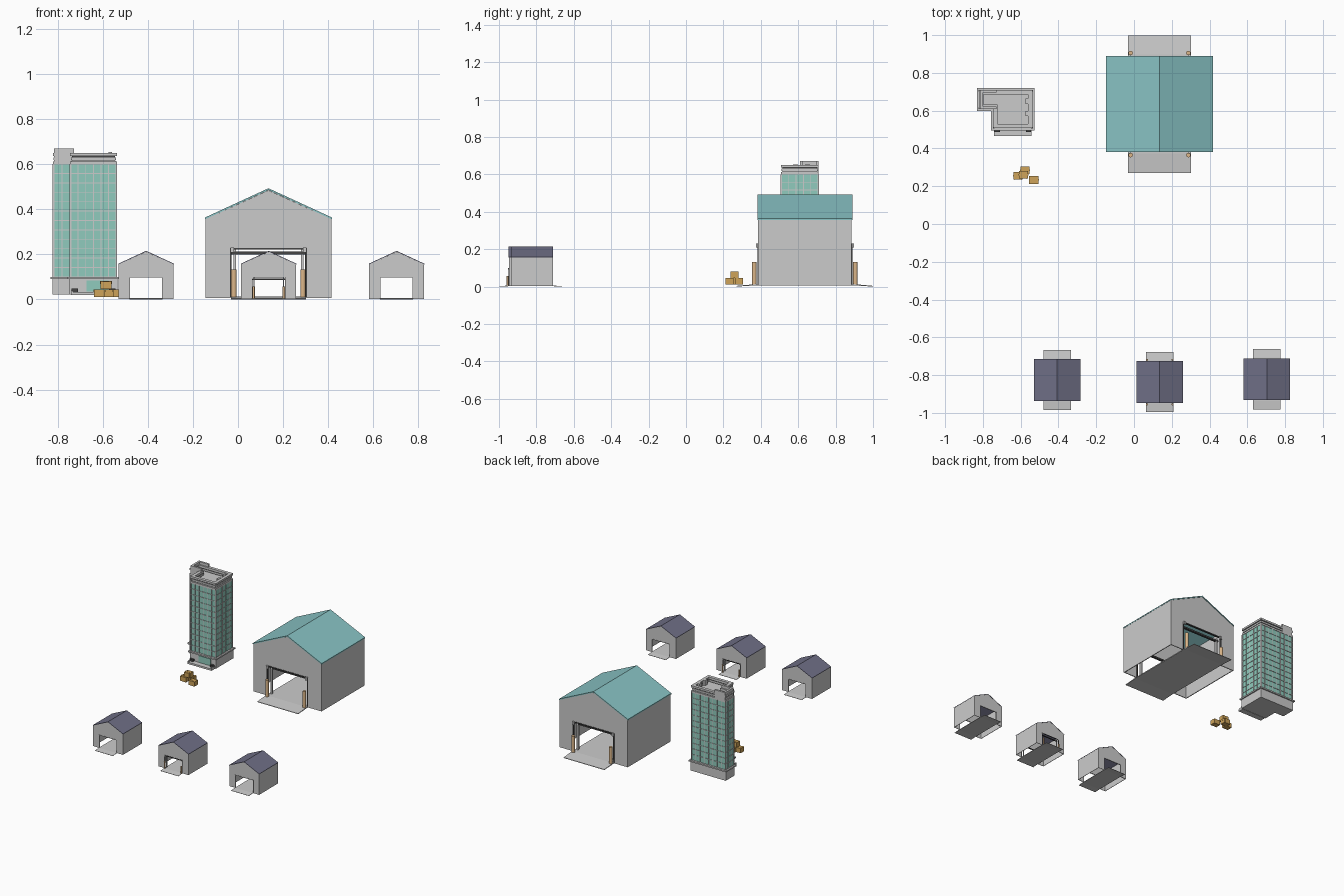
import bpy, bmesh
from math import cos, sin, pi

if "Cube" in bpy.data.objects:
    bpy.data.objects.remove(bpy.data.objects["Cube"])


def mat(name, rgb):
    m = bpy.data.materials.new(name)
    m.diffuse_color = (*rgb, 1)
    m.use_nodes = True
    m.node_tree.nodes["Principled BSDF"].inputs["Base Color"].default_value = m.diffuse_color
    return m


TEAL = mat("teal_roofing", (0.25, 0.55, 0.56))
SLATE = mat("slate_roofing", (0.16, 0.16, 0.24))
GLASS = mat("green_glass", (0.28, 0.60, 0.51))
TAN = mat("tan_paint", (0.72, 0.47, 0.25))
CARD = mat("crate_wood", (0.62, 0.37, 0.10))
DARK = mat("dark_metal", (0.06, 0.06, 0.06))


def make(name, verts, faces, m=None):
    me = bpy.data.meshes.new(name)
    me.from_pydata(verts, [], faces)
    bm = bmesh.new()
    bm.from_mesh(me)
    bmesh.ops.recalc_face_normals(bm, faces=bm.faces)
    bm.to_mesh(me)
    bm.free()
    ob = bpy.data.objects.new(name, me)
    bpy.context.collection.objects.link(ob)
    if m:
        me.materials.append(m)
    return ob


def prism(name, pts, axis, a, b, m=None):
    """Extrude a 2D profile along an axis from a to b."""
    put = {"x": lambda p, t: (t, p[0], p[1]),
           "y": lambda p, t: (p[0], t, p[1]),
           "z": lambda p, t: (p[0], p[1], t)}[axis]
    n = len(pts)
    verts = [put(p, t) for t in (a, b) for p in pts]
    faces = [list(range(n))[::-1], list(range(n, 2 * n))]
    faces += [(i, (i + 1) % n, n + (i + 1) % n, n + i) for i in range(n)]
    return make(name, verts, faces, m)


def box(name, x0, x1, y0, y1, z0, z1, m=None):
    return prism(name, [(x0, y0), (x1, y0), (x1, y1), (x0, y1)], "z", z0, z1, m)


def ring(name, outer, inner, z0, z1, m=None):
    """Closed rim between two matching outlines."""
    n = len(outer)
    loops = [(outer, z0), (outer, z1), (inner, z1), (inner, z0)]
    verts = [(x, y, z) for pts, z in loops for x, y in pts]
    faces = []
    for k in range(4):
        for i in range(n):
            j = (i + 1) % n
            q = (k + 1) % 4
            faces.append((k * n + i, k * n + j, q * n + j, q * n + i))
    return make(name, verts, faces, m)


def shed(pre, cx, cy, s, roof, detailed):
    """Open-ended gabled warehouse; s scales the full-size dimensions."""
    X = lambda v: cx + v * s
    Y = lambda v: cy + v * s
    Z = lambda v: v * s
    zb, t = 0.007, 0.006
    # gable ends with door openings
    gable = [(-.278, zb), (-.167, zb), (-.167, .227), (.167, .227), (.167, zb), (.278, zb),
             (.278, .357), (0, .484), (-.278, .357)]
    gable = [(X(x), Z(z)) for x, z in gable]
    for tag, sy in (("front", -1), ("back", 1)):
        prism(f"{pre}_{tag}_wall", gable, "y", Y(sy * .251), Y(sy * (.251 - t)))
        # door frame
        frame = [(-.170, .01), (-.163, .01), (-.163, .222), (.163, .222), (.163, .01),
                 (.170, .01), (.170, .229), (-.170, .229)]
        prism(f"{pre}_{tag}_door_frame", [(X(x), Z(z)) for x, z in frame], "y",
              Y(sy * .254), Y(sy * .240), DARK if detailed else None)
        if detailed:
            # header beam, door tracks and bollards
            box(f"{pre}_{tag}_header_beam", X(-.163), X(.163), Y(sy * .22 - .008),
                Y(sy * .22 + .008), Z(.200), Z(.212), DARK)
            for side, sx in (("left", -1), ("right", 1)):
                box(f"{pre}_{tag}_{side}_door_track", X(sx * .150 - .006), X(sx * .150 + .006),
                    Y(sy * .22 - .008), Y(sy * .22 + .008), Z(.012), Z(.222))
                box(f"{pre}_{tag}_{side}_door_bracket", X(sx * .160 - .008), X(sx * .160 + .008),
                    Y(sy * .250), Y(sy * .262), Z(.208), Z(.230))
                c = [(X(sx * .153 + .012 * cos(i * pi / 8)), Y(sy * .270 + .012 * sin(i * pi / 8)))
                     for i in range(16)]
                ob = prism(f"{pre}_{tag}_{side}_bollard", c, "z", Z(.012), Z(.132), TAN)
                for p in ob.data.polygons:
                    p.use_smooth = abs(p.normal.z) < .5
                ob.data.set_sharp_from_angle(angle=0.7)
    # side walls and roof
    for side, sx in (("left", -1), ("right", 1)):
        box(f"{pre}_{side}_wall", X(sx * .279), X(sx * (.279 - t)), Y(-.251), Y(.251), Z(zb), Z(.357))
    top = [(-.282, .363), (0, .493), (.282, .363), (.282, .355), (0, .485), (-.282, .355)]
    prism(f"{pre}_roof", [(X(x), Z(z)) for x, z in top], "y", Y(-.254), Y(.254), roof)
    # floor slab with a ramp at each end
    slab = [(-.364, 0), (-.364, .004), (-.262, .013), (.262, .013), (.364, .004), (.364, 0),
            (.262, .006), (-.262, .006)]
    prism(f"{pre}_floor_ramp", [(Y(y), Z(z)) for y, z in slab], "x", X(-.167), X(.167))


shed("large_warehouse", .135, .635, 1, TEAL, True)
shed("left_shed", -.407, -.826, .437, SLATE, False)
shed("middle_shed", .136, -.837, .437, SLATE, True)
shed("right_shed", .703, -.822, .437, SLATE, False)


# ---- L-shaped tower ----
def ell(d):
    return [(-.818 - d, .612 - d), (-.742 - d, .612 - d), (-.742 - d, .510 - d),
            (-.540 + d, .510 - d), (-.540 + d, .706 + d), (-.818 - d, .706 + d)]


prism("tower_base", ell(.005), "z", .022, .09)
prism("tower_base_ledge", ell(.014), "z", .09, .10)
prism("tower_glass", ell(0), "z", .10, .60, GLASS)

# floor bands and mullions
FLOORS = 12
for i in range(FLOORS + 1):
    z = .10 + i * .5 / FLOORS
    prism("tower_floor_band", ell(.003), "z", z - .0018, z + .0018)
pts = ell(0)
for i, (x0, y0) in enumerate(pts):
    x1, y1 = pts[(i + 1) % len(pts)]
    n = max(2, round((abs(x1 - x0) + abs(y1 - y0)) / .036))
    for k in range(n):
        x, y = x0 + (x1 - x0) * k / n, y0 + (y1 - y0) * k / n
        w = .004 if k == 0 else .002
        box("tower_corner_post" if k == 0 else "tower_mullion", x - w, x + w, y - w, y + w, .10, .60)

# layered parapet around a sunken roof
prism("tower_roof_deck", ell(-.004), "z", .60, .615)
ring("parapet_core", ell(-.006), ell(-.018), .612, .645, DARK)
for z0, z1, d in ((.600, .612, .003), (.619, .630, -.001), (.636, .650, .003)):
    ring("parapet_band", ell(d), ell(-.020), z0, z1)

# raised walls over the rear wing
box("wing_left_wall", -.815, -.800, .609, .709, .61, .67)
box("wing_front_wall", -.800, -.728, .609, .623, .61, .67)
box("wing_back_wall", -.800, -.728, .695, .709, .61, .67)
for y in (.585, .650):
    box("roof_vent", -.575, -.558, y - .014, y + .014, .61, .653)

# entrance: glass doors, porch, low side walls, lamp strip
box("entrance_glass", -.672, -.575, .500, .506, .035, .085, GLASS)
box("entrance_porch", -.740, -.543, .465, .508, .020, .033)
for x in (-.738, -.572):
    box("porch_side_wall", x, x + .028, .488, .508, .033, .048, DARK)
for x in (-.740, -.551):
    box("porch_curb", x, x + .008, .467, .506, .033, .040)

# ---- stack of crates ----
crates = ((-.614, .255, .01), (-.577, .284, .01), (-.530, .233, .01), (-.585, .260, .046))
for x, y, z in crates:
    box("crate", x - .025, x + .025, y - .020, y + .020, z, z + .034, CARD)
    box("crate_lid_strip", x - .026, x + .026, y - .004, y + .004, z + .022, z + .035, CARD)
    for sx in (-1, 1):
        box("crate_band", x + sx * .017 - .002, x + sx * .017 + .002, y - .021, y + .021, z, z + .035, CARD)
